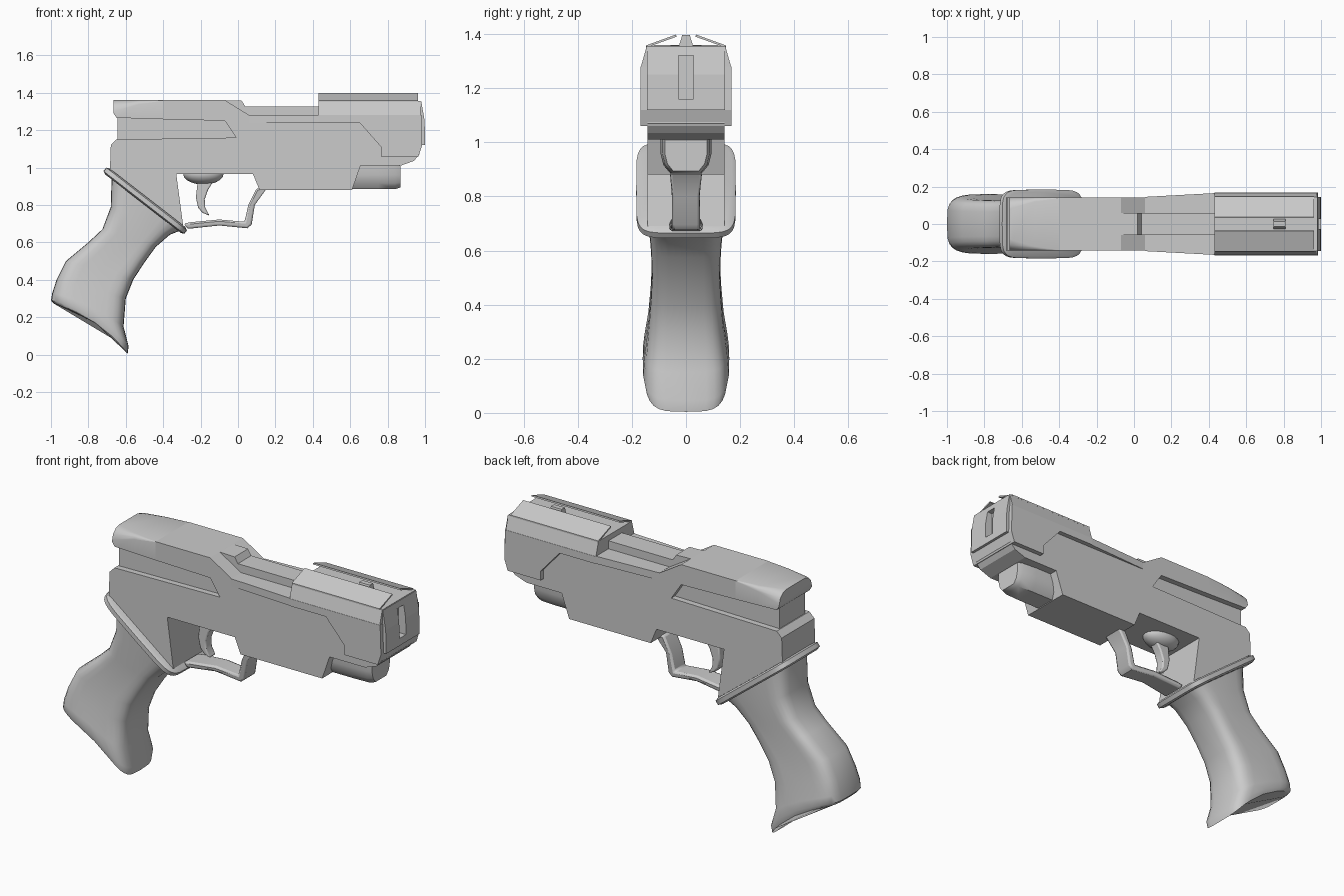
import bpy, bmesh, math
from mathutils import Vector

if "Cube" in bpy.data.objects:
    bpy.data.objects.remove(bpy.data.objects["Cube"])


def loft(name, rings, smooth=None, bevel=0):
    """Skin a list of equal-sized rings and cap both ends."""
    bm = bmesh.new()
    vs = [[bm.verts.new(p) for p in r] for r in rings]
    n = len(rings[0])
    for a, b in zip(vs, vs[1:]):
        for i in range(n):
            j = (i + 1) % n
            bm.faces.new((a[i], a[j], b[j], b[i]))
    bm.faces.new(vs[0][::-1])
    bm.faces.new(vs[-1])
    bmesh.ops.recalc_face_normals(bm, faces=bm.faces[:])
    me = bpy.data.meshes.new(name)
    bm.to_mesh(me)
    bm.free()
    ob = bpy.data.objects.new(name, me)
    bpy.context.collection.objects.link(ob)
    if bevel:
        m = ob.modifiers.new("bevel", 'BEVEL')
        m.width, m.segments = bevel, 2
        m.limit_method, m.angle_limit = 'ANGLE', math.radians(50)
    if smooth:
        bpy.ops.object.select_all(action='DESELECT')
        ob.select_set(True)
        bpy.context.view_layer.objects.active = ob
        bpy.ops.object.shade_smooth_by_angle(angle=math.radians(smooth))
    return ob


def prism(name, pts, w, **kw):
    """Side profile (x, z) widened to +-w; w may depend on x."""
    f = w if callable(w) else (lambda x: w)
    return loft(name, [[(x, s * f(x), z) for x, z in pts] for s in (-1, 1)], **kw)


def bar(name, section, x0, x1, **kw):
    """Cross-section (y, z) run along x."""
    return loft(name, [[(x, y, z) for y, z in section] for x in (x0, x1)], **kw)


def oval(back, front, w, n=4, sag=0, hollow=0, count=28):
    """Squarish ring spanning two side-view points."""
    b, f = Vector((back[0], 0, back[1])), Vector((front[0], 0, front[1]))
    mid, half = (b + f) / 2, (f - b) / 2
    nrm = Vector((-half.z, 0, half.x)).normalized()
    out = []
    for i in range(count):
        a = 2 * math.pi * i / count
        c, s = math.cos(a), math.sin(a)
        t = math.copysign(abs(c) ** (2 / n), c)
        y = math.copysign(abs(s) ** (2 / n), s) * w * (1 - hollow * (1 - t * t))
        out.append(mid + half * t + nrm * sag * (1 - t * t) + Vector((0, y, 0)))
    return out


# Main frame, with the open side groove in its profile
prism("frame", [(-.65, 1.15), (-.68, 1.12), (-.685, .98), (-.29, .665), (-.33, .965),
                (.08, .965), (.115, .88), (.61, .88), (.655, 1.01), (.87, 1.01),
                (.94, 1.035), (.97, 1.07), (.97, 1.28), (.06, 1.28), (-.07, 1.36),
                (-.4, 1.36), (-.4, 1.258), (-.07, 1.25), (-.01, 1.16)], .142)
prism("groove_core", [(-.645, 1.14), (-.645, 1.28), (-.07, 1.28), (0, 1.2), (0, 1.14)], .11)

# Rear cap whose top corners round off towards the back
caps = []
for x, r, zb in ((-.4, .003, 1.258), (-.53, .022, 1.262), (-.65, .055, 1.266), (-.665, .065, 1.29)):
    arc = [(.142 - r + r * math.cos(a), 1.36 - r + r * math.sin(a))
           for a in (0, math.pi / 6, math.pi / 3, math.pi / 2)]
    sec = [(.142, zb)] + arc
    caps.append([(x, y, z) for y, z in sec + [(-y, z) for y, z in sec[::-1]]])
loft("rear_cap", caps, smooth=40)

# Raised centre rib in the top channel
prism("top_rib", [(-.08, 1.27), (-.08, 1.36), (.02, 1.357), (.04, 1.325), (.44, 1.325), (.44, 1.27)], .058)

# Slide shell: tapered rail, side plates and chamfered hood
prism("side_rail", [(.06, 1.24), (.06, 1.281), (.43, 1.281), (.43, 1.24)],
      lambda x: .145 + .02 * (x - .06) / .37)
prism("side_shell", [(.43, 1.24), (.43, 1.28), (.98, 1.28), (.985, 1.12), (.965, 1.06),
                     (.765, 1.06), (.765, 1.11), (.65, 1.24)], .168)
bar("hood", [(.168, 1.275), (.145, 1.355), (-.145, 1.355), (-.168, 1.275)], .43, .977)

# Muzzle plate with a slot
muzzle = prism("muzzle_plate", [(.93, 1.12), (.93, 1.352), (.98, 1.352), (.998, 1.25), (1, 1.12)], .145)
slot = prism("slot_cutter", [(.955, 1.16), (.955, 1.32), (1.1, 1.32), (1.1, 1.16)], .028)
slot.hide_render = True
slot.hide_set(True)
for ob in (muzzle, bpy.data.objects["side_shell"], bpy.data.objects["hood"], bpy.data.objects["frame"]):
    m = ob.modifiers.new("slot", 'BOOLEAN')
    m.operation, m.object, m.solver = 'DIFFERENCE', slot, 'EXACT'

# Sloping top flaps and front sight
for s, side in ((-1, "right"), (1, "left")):
    bar("top_flap_" + side, [(s * .147, 1.35), (s * .147, 1.358), (s * .037, 1.398), (s * .035, 1.39)], .43, .962)
bar("front_sight", [(.028, 1.35), (.014, 1.396), (-.014, 1.396), (-.028, 1.35)], .745, .81)

# Lamp under the muzzle
lamp = []
for x, w, h in ((.58, .095, .064), (.75, .095, .064), (.84, .088, .064), (.868, .078, .055)):
    lamp.append([(x, y * w, .948 + z * h) for y, z in
                 ((-1, 1.1), (-1, .2), (-.88, -.5), (-.6, -1), (.6, -1), (.88, -.5), (1, .2), (1, 1.1))])
loft("under_lamp", lamp, smooth=50)

# Trigger guard
prism("trigger_guard", [(.155, .89), (.09, .80), (.073, .695), (.05, .675), (-.1, .69), (-.27, .672),
                        (-.29, .70), (-.25, .708), (-.1, .722), (.035, .71), (.055, .80), (.1, .89)],
      lambda x: .062 if x < -.2 or x > .12 else .052, smooth=40, bevel=.01)

# Trigger and its rounded boss
prism("trigger", [(-.215, .93), (-.225, .84), (-.213, .785), (-.19, .758), (-.152, .742),
                  (-.175, .785), (-.178, .83), (-.16, .88), (-.13, .93)], .028, smooth=40, bevel=.007)
bpy.ops.mesh.primitive_uv_sphere_add(segments=20, ring_count=10, location=(-.185, 0, .965))
boss = bpy.context.object
boss.name = "trigger_boss"
boss.scale = (.108, .075, .056)
bpy.ops.object.shade_smooth_by_angle(angle=math.radians(40))

# Grip, lofted from collar down to the flared butt
grip = [((-.675, .98), (-.29, .67), .145, 0, 0),
        ((-.68, .79), (-.365, .64), .142, 0, .03),
        ((-.725, .67), (-.44, .575), .14, 0, .08),
        ((-.80, .60), (-.505, .485), .14, 0, .12),
        ((-.92, .50), (-.56, .40), .145, 0, .12),
        ((-.97, .40), (-.60, .30), .15, 0, .08),
        ((-.993, .33), (-.612, .15), .158, .02, .03),
        ((-1.0, .29), (-.585, .045), .16, .04, 0),
        ((-.985, .272), (-.59, .004), .152, .04, 0)]
loft("grip", [oval(b, f, w, 4, sag, hol) for b, f, w, sag, hol in grip], smooth=45)

# Slanted collar between frame and grip
collar = []
for d, k in ((-.02, .014), (-.012, 0), (.012, 0), (.02, .014)):
    o = (.62 * d, .78 * d)
    collar.append(oval((-.712 + o[0] + k, .99 + o[1] - k * .8),
                       (-.28 + o[0] - k, .655 + o[1] + k * .8), .184 - k, 6))
loft("grip_collar", collar, smooth=35)
